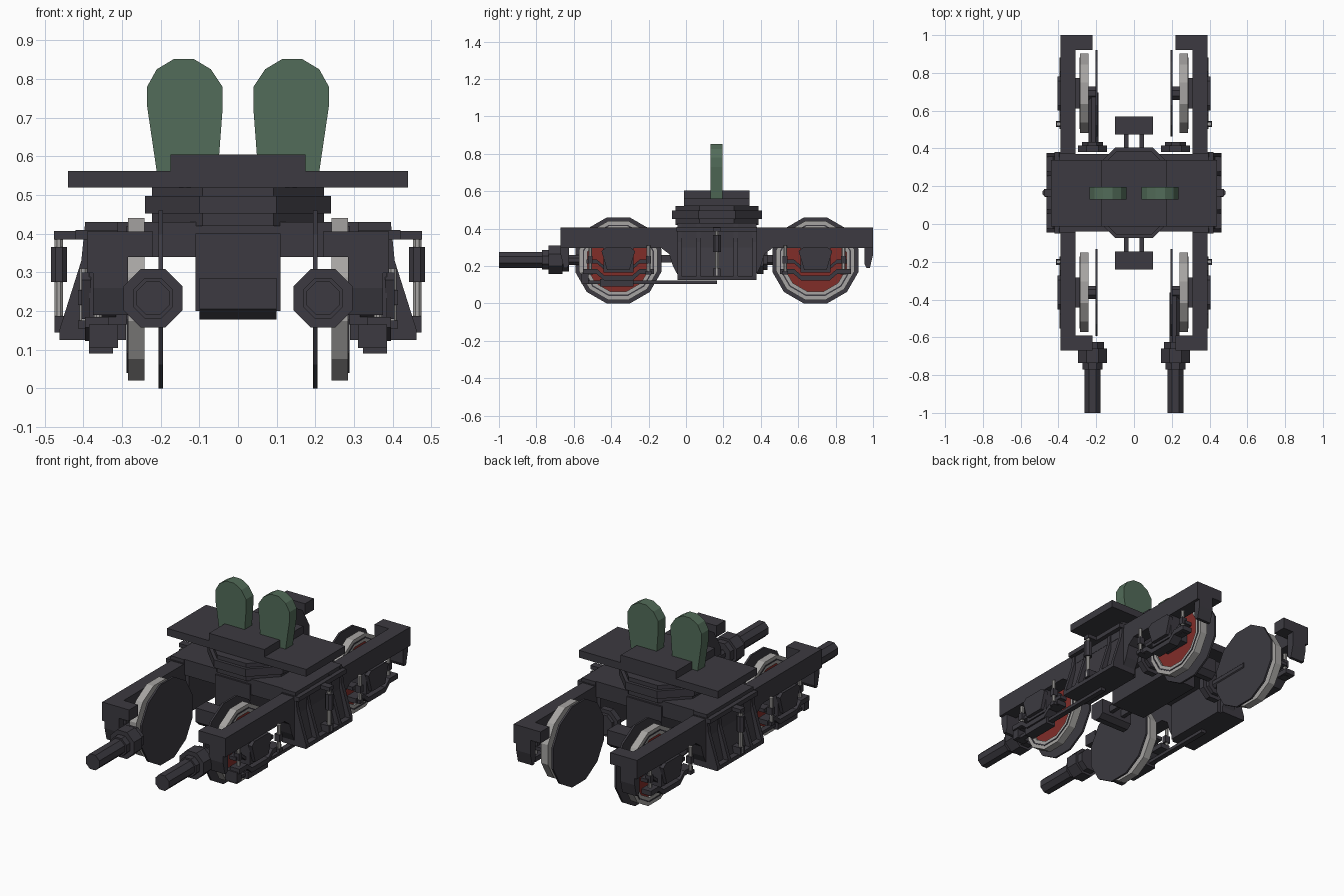
import bpy, bmesh, math
from mathutils import Vector

if "Cube" in bpy.data.objects:
    bpy.data.objects.remove(bpy.data.objects["Cube"], do_unlink=True)


def material(name, rgb):
    m = bpy.data.materials.new(name)
    m.use_nodes = True
    m.diffuse_color = (*rgb, 1)
    m.node_tree.nodes["Principled BSDF"].inputs["Base Color"].default_value = (*rgb, 1)
    return m


DARK = material("dark_iron", (0.045, 0.042, 0.052))
RED = material("wheel_red", (0.22, 0.026, 0.022))
STEEL = material("bare_steel", (0.38, 0.37, 0.36))
GREEN = material("muted_green", (0.085, 0.15, 0.10))
MID = 0.165          # middle of the wheelbase
AXLE_Z = 0.23


def finish(name, bm, mat):
    bmesh.ops.recalc_face_normals(bm, faces=bm.faces)
    mesh = bpy.data.meshes.new(name)
    bm.to_mesh(mesh)
    bm.free()
    mesh.materials.append(mat)
    ob = bpy.data.objects.new(name, mesh)
    bpy.context.collection.objects.link(ob)
    return ob


def prism(name, points, axis, a, b, mat=DARK):
    """Extrude a flat outline along an axis from a to b."""
    place = {"x": lambda p, t: (t, p[0], p[1]),
             "y": lambda p, t: (p[0], t, p[1]),
             "z": lambda p, t: (p[0], p[1], t)}[axis]
    bm = bmesh.new()
    face = bm.faces.new([bm.verts.new(place(p, a)) for p in points])
    out = bmesh.ops.extrude_face_region(bm, geom=[face])
    shift = Vector(place((0, 0), b - a))
    bmesh.ops.translate(bm, vec=shift,
                        verts=[g for g in out["geom"] if isinstance(g, bmesh.types.BMVert)])
    if not any(face.is_valid and f == face for f in bm.faces):
        bm.faces.new([v for v in bm.verts][:len(points)])
    return finish(name, bm, mat)


def box(name, x, y, z, mat=DARK):
    return prism(name, [(x[0], y[0]), (x[1], y[0]), (x[1], y[1]), (x[0], y[1])],
                 "z", z[0], z[1], mat)


def ngon(u, v, apothem, n):
    """Regular polygon with a flat side on top."""
    r = apothem / math.cos(math.pi / n)
    angles = [(i + 0.5) * math.tau / n + math.pi / 2 for i in range(n)]
    return [(u + r * math.cos(t), v + r * math.sin(t)) for t in angles]


def ring(name, u, v, outer, inner, a, b, n, mat):
    """Flat ring round the x axis."""
    bm = bmesh.new()
    loops = [[bm.verts.new((x, *p)) for p in ngon(u, v, r, n)]
             for x, r in ((a, outer), (b, outer), (b, inner), (a, inner))]
    for k in range(4):
        p, q = loops[k], loops[(k + 1) % 4]
        for i in range(n):
            j = (i + 1) % n
            bm.faces.new((p[i], p[j], q[j], q[i]))
    return finish(name, bm, mat)


def strap(name, half, thick, a, b):
    """Symmetric bar bent along (y, z) points, given from the outer end inwards."""
    yc, pts = half
    line = [(yc - d, z) for d, z in pts] + [(yc + d, z) for d, z in reversed(pts)]
    prism(name, line + [(y, z - thick) for y, z in reversed(line)], "x", a, b)


# Centre pivot, plates and cross beam
box("top_plate", (-0.44, 0.44), (-0.012, 0.34), (0.52, 0.562))
box("upper_pad", (-0.175, 0.175), (-0.012, 0.34), (0.56, 0.605))
for nm, r, z0, z1 in (("pivot_cap", 0.222, 0.495, 0.52),
                      ("pivot_disc", 0.24, 0.452, 0.497),
                      ("pivot_base", 0.222, 0.42, 0.455)):
    prism(nm, ngon(0, MID, r, 8), "z", z0, z1)
box("cross_beam", (-0.395, 0.395), (-0.04, 0.37), (0.34, 0.43))
box("centre_block", (-0.11, 0.11), (-0.05, 0.38), (0.2, 0.4))

# Buffers fore and aft of the centre block
for e, tag in ((-1, "front"), (1, "rear")):
    near, mid, far = (MID + e * d for d in (0.2, 0.31, 0.405))
    prism(tag + "_buffer", [(mid, 0.2), (mid, 0.285), (far, 0.285), (far, 0.205),
                            (far - e * 0.03, 0.178), (mid + e * 0.03, 0.178)], "x", -0.1, 0.1)
    for s in (-1, 1):
        x = sorted((s * 0.028, s * 0.052))
        box(tag + "_buffer_arm", x, sorted((near, mid + e * 0.02)), (0.22, 0.26))

# Rounded green paddles
paddle = [(0.052, 0.56), (0.04, 0.72), (0.04, 0.78), (0.07, 0.825), (0.115, 0.852),
          (0.165, 0.852), (0.21, 0.825), (0.235, 0.78), (0.235, 0.73), (0.21, 0.56)]

for s, side in ((1, "left"), (-1, "right")):
    def nm(part):
        return side + "_" + part

    def sbox(part, x, y, z, mat=DARK):
        return box(nm(part), sorted((s * x[0], s * x[1])), sorted(y), z, mat)

    prism(nm("paddle"), [(s * x, z) for x, z in paddle], "y", 0.13, 0.195, GREEN)

    # Side rail with the deep middle section
    half = [(0.835, 0.405), (0.835, 0.298), (0.3, 0.298), (0.255, 0.265),
            (0.235, 0.2), (0.2, 0.135)]
    rail = [(MID - d, z) for d, z in half] + [(MID + d, z) for d, z in reversed(half)]
    prism(nm("side_rail"), rail, "x", s * 0.31, s * 0.39)
    for e in (-1, 1):
        end, inner, lip = (MID + e * d for d in (0.835, 0.755, 0.79))
        sbox("rail_end", (0.22, 0.32), (inner, end), (0.34, 0.405))
        prism(nm("end_hook"), [(end, 0.36), (lip, 0.36), (lip, 0.21),
                               (lip + e * 0.01, 0.19), (lip + e * 0.028, 0.19), (end, 0.26)],
              "x", s * 0.285, s * 0.375)

    # Flared centre box with ribs
    panel = [(0.29, 0.125), (0.43, 0.125), (0.43, 0.15), (0.395, 0.3), (0.39, 0.43), (0.29, 0.43)]
    rib = [(0.31, 0.125), (0.462, 0.125), (0.462, 0.15), (0.405, 0.33), (0.395, 0.43), (0.31, 0.43)]
    prism(nm("centre_panel"), [(s * x, z) for x, z in panel], "y", -0.03, 0.36)
    for y in (-0.045, 0.055, 0.255, 0.355):
        prism(nm("panel_rib"), [(s * x, z) for x, z in rib], "y", y, y + 0.022)
    sbox("panel_foot", (0.39, 0.462), (-0.045, 0.377), (0.125, 0.148))
    sbox("panel_cap", (0.31, 0.42), (-0.05, 0.38), (0.385, 0.41))

    # Upright damper at the middle of the box
    prism(nm("damper_rod"), ngon(s * 0.463, MID, 0.011, 8), "z", 0.15, 0.4, STEEL)
    prism(nm("damper_body"), ngon(s * 0.463, MID, 0.021, 8), "z", 0.275, 0.365)
    sbox("damper_top_bracket", (0.39, 0.476), (MID - 0.02, MID + 0.02), (0.385, 0.407))
    sbox("damper_foot", (0.42, 0.474), (MID - 0.02, MID + 0.02), (0.145, 0.187))

    for e, tag in ((-1, "front_"), (1, "rear_")):
        yc = MID + e * 0.527
        # Wheel: thin flange, steel tyre, red centre
        prism(nm(tag + "flange"), ngon(yc, AXLE_Z, 0.23, 12), "x", s * 0.194, s * 0.205)
        ring(nm(tag + "tyre"), yc, AXLE_Z, 0.21, 0.165, s * 0.242, s * 0.285, 12, STEEL)
        ring(nm(tag + "tyre_groove"), yc, AXLE_Z, 0.19, 0.183, s * 0.284, s * 0.288, 12, DARK)
        prism(nm(tag + "wheel_centre"), ngon(yc, AXLE_Z, 0.168, 12), "x", s * 0.25, s * 0.272, RED)
        prism(nm(tag + "axle"), ngon(yc, AXLE_Z, 0.035, 8), "x", s * 0.2, s * 0.3)

        # Axle box, straps and hanger rods
        sbox(tag + "axle_box", (0.27, 0.385), (yc - 0.08, yc + 0.08), (0.165, 0.31))
        prism(nm(tag + "axle_cover"), [(yc - 0.09, 0.28), (yc - 0.065, 0.3), (yc + 0.065, 0.3),
              (yc + 0.09, 0.28), (yc + 0.06, 0.18), (yc - 0.06, 0.18)], "x", s * 0.38, s * 0.405)
        strap(nm(tag + "lower_strap"), (yc, [(0.19, 0.185), (0.115, 0.185), (0.075, 0.15)]),
              0.028, s * 0.335, s * 0.395)
        strap(nm(tag + "upper_strap"), (yc, [(0.17, 0.235), (0.115, 0.235), (0.08, 0.205)]),
              0.02, s * 0.315, s * 0.36)
        for d, x in ((-e * 0.162, 0.4), (e * 0.15, 0.362)):
            prism(nm(tag + "hanger_rod"), ngon(s * x, yc + d, 0.01, 8), "z", 0.165, 0.31, STEEL)
            sbox(tag + "hanger_nut", (x - 0.02, x + 0.013), (yc + d - 0.016, yc + d + 0.016),
                 (0.155, 0.175))
            sbox(tag + "hanger_collar", (x - 0.02, x + 0.013), (yc + d - 0.013, yc + d + 0.013),
                 (0.215, 0.255))

    # Low pull bar with its end block
    sbox("pull_bar", (0.34, 0.37), (-0.56, 0.165), (0.104, 0.122))
    sbox("pull_bar_block", (0.323, 0.385), (-0.46, -0.28), (0.09, 0.13))
    sbox("pull_bar_end", (0.31, 0.385), (-0.56, -0.52), (0.105, 0.165))

    # Drive couplings and shafts
    for part, r, y0, y1 in (("shaft", 0.043, -1.0, -0.75), ("shaft_collar", 0.052, -0.77, -0.73),
                            ("coupling", 0.076, -0.735, -0.66), ("coupling_back", 0.062, -0.66, -0.625),
                            ("rear_coupling_back", 0.076, 0.38, 0.415),
                            ("rear_coupling", 0.055, 0.415, 0.435)):
        prism(nm(part), ngon(s * 0.22, 0.233, r, 8), "y", y0, y1)
    y0, y1 = (-0.64, -0.362) if s > 0 else (0.42, 0.695)
    prism(nm("wheel_shaft"), ngon(s * 0.215, 0.233, 0.026, 8), "y", y0, y1)
